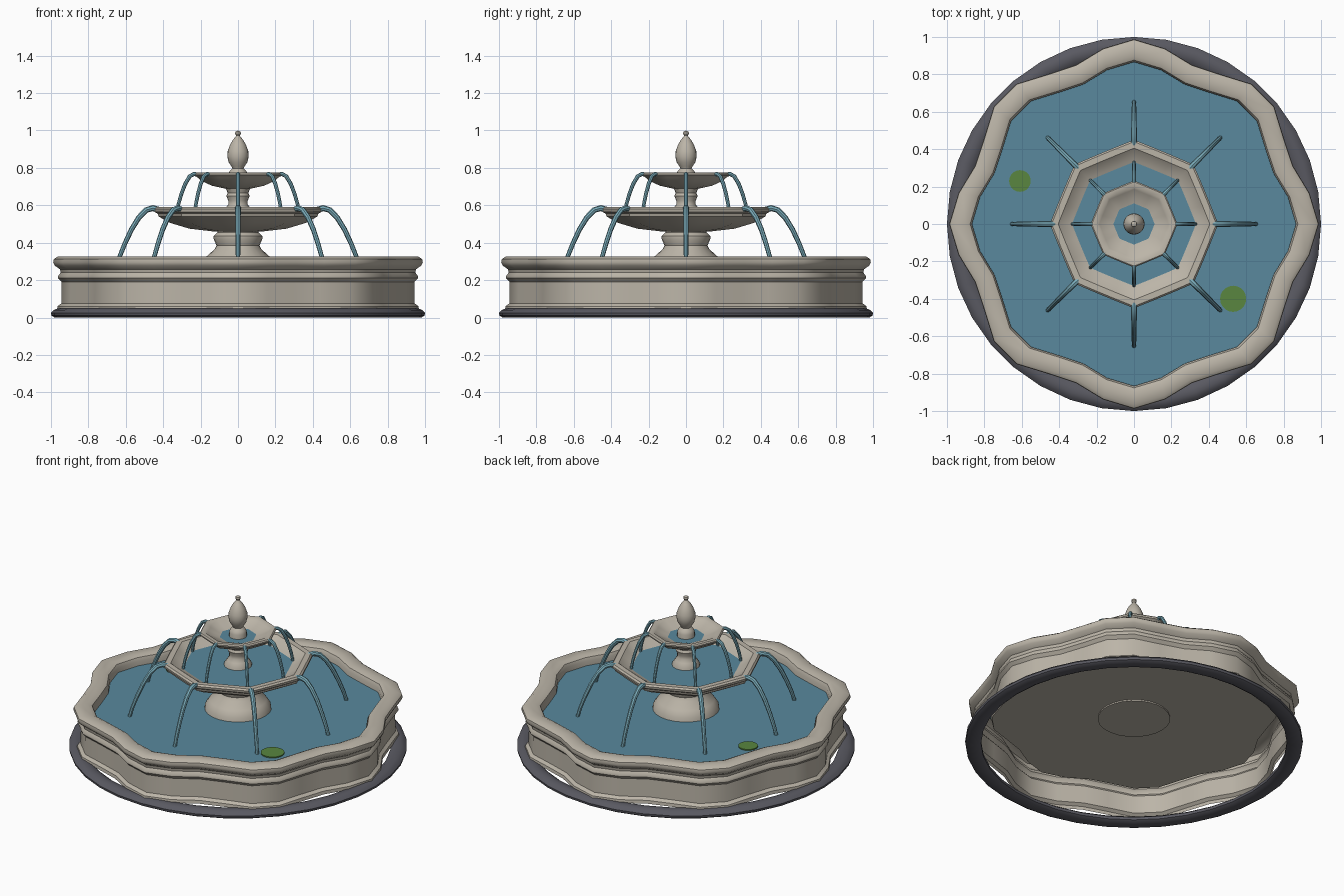
import bpy, bmesh, math
from math import sin, cos, pi


def material(name, rgb):
    m = bpy.data.materials.new(name)
    m.diffuse_color = (*rgb, 1)
    return m


STONE = material("stone", (0.50, 0.46, 0.39))
DARK = material("dark_stone", (0.10, 0.10, 0.12))
WATER = material("water", (0.10, 0.25, 0.34))
JET = material("jet_water", (0.20, 0.42, 0.50))
GREEN = material("leaf", (0.10, 0.24, 0.05))


def finish(name, bm, mat, angle=40):
    bmesh.ops.recalc_face_normals(bm, faces=bm.faces)
    me = bpy.data.meshes.new(name)
    bm.to_mesh(me)
    bm.free()
    ob = bpy.data.objects.new(name, me)
    bpy.context.collection.objects.link(ob)
    me.materials.append(mat)
    bpy.ops.object.select_all(action='DESELECT')
    ob.select_set(True)
    bpy.context.view_layer.objects.active = ob
    bpy.ops.object.shade_smooth_by_angle(angle=math.radians(angle))
    return ob


def lathe(name, profile, segs, mat, wave=0.0, closed=False, center=(0, 0)):
    """Revolve (peak radius, z) points; wave gives eight soft lobes."""
    bm = bmesh.new()
    rings = []
    for r, z in profile:
        if r < 1e-5:
            rings.append([bm.verts.new((center[0], center[1], z))] * segs)
            continue
        ring = []
        for i in range(segs):
            a = 2 * pi * i / segs
            k = r * (1 + wave * cos(8 * a)) / (1 + wave)
            ring.append(bm.verts.new((center[0] + k * cos(a), center[1] + k * sin(a), z)))
        rings.append(ring)
    pairs = list(zip(rings, rings[1:]))
    if closed:
        pairs.append((rings[-1], rings[0]))
    for p, q in pairs:
        for i in range(segs):
            j = (i + 1) % segs
            vs = list(dict.fromkeys((p[i], p[j], q[j], q[i])))
            bm.faces.new(vs)
    return finish(name, bm, mat)


def jets(name, path, r0, r1, sides=8):
    """Eight tapered tubes following a (radius, z) path."""
    bm = bmesh.new()
    n = len(path)
    for k in range(8):
        a = k * pi / 4
        rings = []
        for i, (r, z) in enumerate(path):
            p, q = path[max(i - 1, 0)], path[min(i + 1, n - 1)]
            dr, dz = q[0] - p[0], q[1] - p[1]
            d = math.hypot(dr, dz)
            t = r0 + (r1 - r0) * i / (n - 1)
            ring = []
            for s in range(sides):
                b = 2 * pi * s / sides
                u, v = t * cos(b), t * sin(b)
                rr, zz = r - u * dz / d, z + u * dr / d
                ring.append(bm.verts.new((rr * cos(a) - v * sin(a), rr * sin(a) + v * cos(a), zz)))
            rings.append(ring)
        for p, q in zip(rings, rings[1:]):
            for s in range(sides):
                t = (s + 1) % sides
                bm.faces.new((p[s], p[t], q[t], q[s]))
        bm.faces.new(rings[0])
        bm.faces.new(rings[-1])
    return finish(name, bm, JET)


# Ground ring
lathe("base_ring", [(0.905, 0.012), (0.925, 0.0), (0.98, 0.0), (0.997, 0.01), (1.0, 0.025),
                    (0.985, 0.04), (0.96, 0.05), (0.925, 0.045), (0.905, 0.03)],
      36, DARK, closed=True)

# Scalloped basin: outer wall, rounded rim, inner wall and floor
lathe("basin", [(0.968, 0.04), (0.965, 0.06), (0.945, 0.075), (0.943, 0.19), (0.962, 0.21),
                (0.962, 0.222), (0.948, 0.24), (0.952, 0.258), (0.98, 0.278), (0.988, 0.295),
                (0.985, 0.312), (0.965, 0.325), (0.90, 0.325), (0.876, 0.315), (0.866, 0.295),
                (0.866, 0.26), (0.85, 0.19), (0.0, 0.19)], 36, STONE, 0.045)
lathe("basin_water", [(0.872, 0.265), (0.0, 0.265)], 36, WATER, 0.045)

# Lower pedestal
lathe("pedestal", [(0.0, 0.18), (0.215, 0.18), (0.20, 0.25), (0.195, 0.29), (0.17, 0.325),
                   (0.125, 0.365), (0.115, 0.385), (0.13, 0.42), (0.13, 0.435),
                   (0.11, 0.455), (0.11, 0.48), (0.0, 0.48)], 24, STONE)

# Lower bowl
lathe("lower_bowl", [(0.0, 0.46), (0.13, 0.46), (0.26, 0.475), (0.36, 0.505), (0.425, 0.54),
                     (0.43, 0.555), (0.447, 0.565), (0.45, 0.58), (0.44, 0.59), (0.405, 0.59),
                     (0.39, 0.578), (0.345, 0.552), (0.22, 0.515), (0.0, 0.50)], 24, STONE, 0.045)
lathe("lower_bowl_water", [(0.332, 0.548), (0.0, 0.548)], 24, WATER, 0.045)

# Upper column
lathe("upper_column", [(0.0, 0.50), (0.085, 0.50), (0.082, 0.56), (0.065, 0.585), (0.052, 0.605),
                       (0.052, 0.625), (0.062, 0.65), (0.055, 0.665), (0.065, 0.69),
                       (0.0, 0.705)], 20, STONE)

# Upper bowl
lathe("upper_bowl", [(0.0, 0.688), (0.065, 0.688), (0.14, 0.705), (0.195, 0.73), (0.218, 0.75),
                     (0.23, 0.758), (0.232, 0.768), (0.225, 0.775), (0.198, 0.775),
                     (0.185, 0.765), (0.14, 0.745), (0.08, 0.725), (0.0, 0.72)], 24, STONE, 0.045)
lathe("upper_bowl_water", [(0.11, 0.737), (0.0, 0.737)], 24, WATER, 0.045)

# Finial
lathe("finial", [(0.0, 0.71), (0.052, 0.71), (0.052, 0.765), (0.045, 0.782), (0.03, 0.797),
                 (0.035, 0.808), (0.05, 0.83), (0.057, 0.86), (0.055, 0.89), (0.042, 0.925),
                 (0.025, 0.953), (0.012, 0.968), (0.010, 0.973), (0.016, 0.982),
                 (0.014, 0.993), (0.0, 1.0)], 20, STONE)

# Water jets
jets("lower_jets", [(0.425, 0.575), (0.455, 0.585), (0.49, 0.575), (0.53, 0.535),
                    (0.57, 0.47), (0.605, 0.395), (0.635, 0.32), (0.652, 0.262)], 0.017, 0.011)
jets("upper_jets", [(0.212, 0.762), (0.235, 0.768), (0.258, 0.755), (0.282, 0.715),
                    (0.303, 0.66), (0.32, 0.60), (0.33, 0.545)], 0.012, 0.009)

# Lily pads
for nm, x, y, r in (("lily_pad_right", 0.53, -0.40, 0.07), ("lily_pad_left", -0.61, 0.23, 0.058)):
    lathe(nm, [(0, 0.264), (r, 0.264), (r, 0.272), (0, 0.272)], 20, GREEN, center=(x, y))
